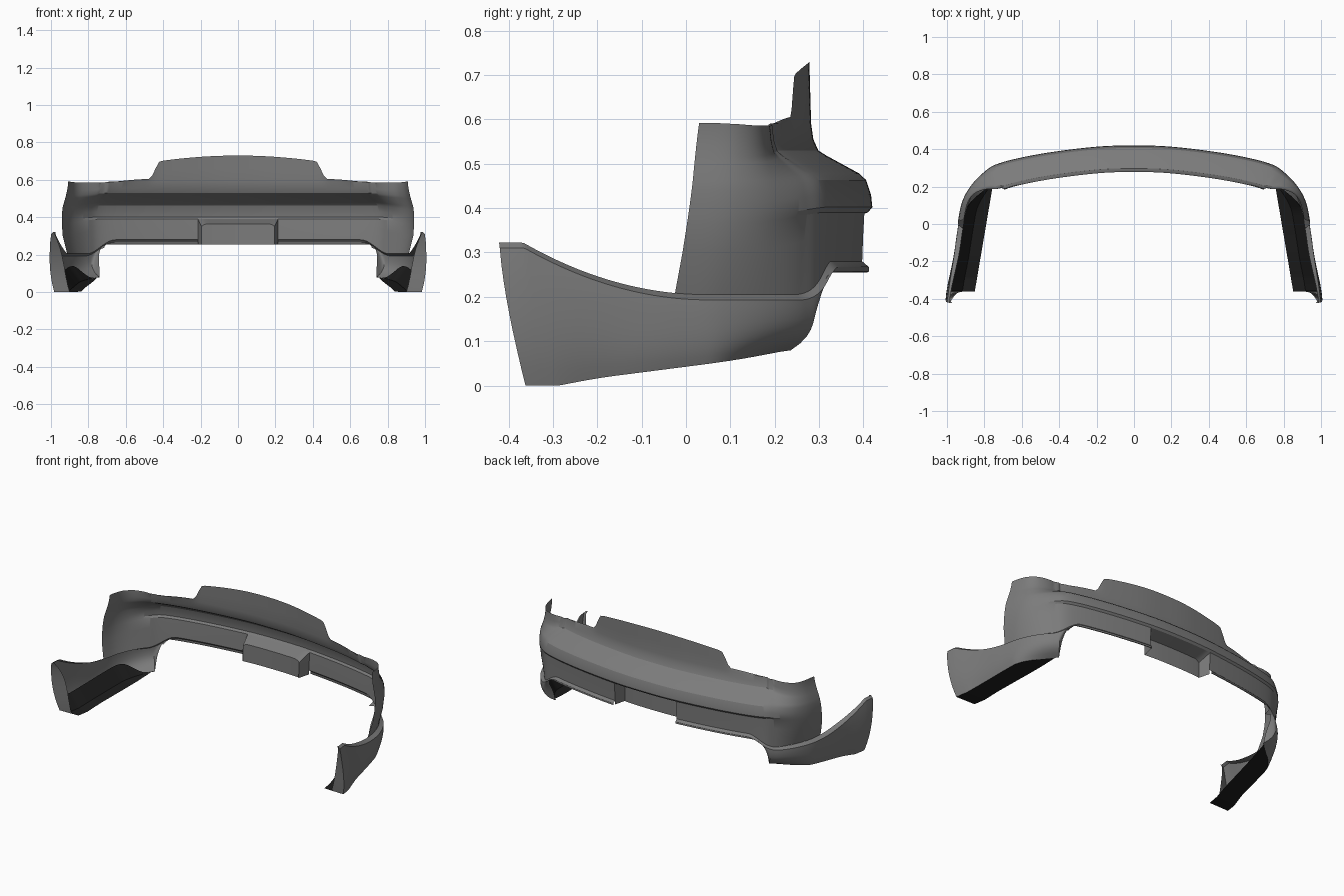
import bpy
import math
from mathutils import Vector

cube = bpy.data.objects.get("Cube")
if cube:
    bpy.data.objects.remove(cube, do_unlink=True)


def material(name, value):
    m = bpy.data.materials.new(name)
    m.use_nodes = True
    col = (value, value, value, 1)
    m.diffuse_color = col
    m.node_tree.nodes["Principled BSDF"].inputs["Base Color"].default_value = col
    return m


grey = material("grey plastic", 0.2)
black = material("black underside", 0.012)


def lerp(a, b, t):
    return a + (b - a) * t


def smooth(a, b, x):
    t = min(1, max(0, (x - a) / (b - a)))
    return t * t * (3 - 2 * t)


def loft(name, rows, mat, angle=28):
    """Skin a list of equally long point rows, mirrored across x."""
    n = len(rows[0])
    faces = [(i * n + j, (i + 1) * n + j, (i + 1) * n + j + 1, i * n + j + 1)
             for i in range(len(rows) - 1) for j in range(n - 1)]
    mesh = bpy.data.meshes.new(name)
    mesh.from_pydata([p for row in rows for p in row], [], faces)
    mesh.validate()
    mesh.materials.append(mat)
    ob = bpy.data.objects.new(name, mesh)
    bpy.context.collection.objects.link(ob)
    bpy.ops.object.select_all(action="DESELECT")
    ob.select_set(True)
    bpy.context.view_layer.objects.active = ob
    bpy.ops.object.shade_smooth_by_angle(angle=math.radians(angle))
    mirror = ob.modifiers.new("mirror", "MIRROR")
    mirror.merge_threshold = 0.0005
    return ob


# Plan curve of the bumper, from the centre of the rear to the wheel arch
PLAN = [(-.215, .412), (0, .42), (.215, .412), (.5, .375), (.72, .325), (.81, .27),
        (.875, .19), (.92, .09), (.942, -.02), (.965, -.18), (.99, -.34), (1, -.42)]
PLAN.append((1.005, -.5))
STEPS = 14
stations = []
for k in range(1, len(PLAN) - 2):
    p0, p1, p2, p3 = [Vector(p) for p in PLAN[k - 1:k + 3]]
    for s in range(STEPS):
        t = s / STEPS
        stations.append(0.5 * (2 * p1 + (p2 - p0) * t + (2 * p0 - 5 * p1 + 4 * p2 - p3) * t * t
                               + (3 * p1 - p0 - 3 * p2 + p3) * t ** 3))
stations.append(Vector(PLAN[-2]))
normals = []
for i in range(len(stations)):
    d = stations[min(i + 1, len(stations) - 1)] - stations[max(i - 1, 0)]
    normals.append(Vector((0, 1)) if i == 0 else Vector((-d.y, d.x)).normalized())
PLATE = STEPS
SIDE_END = STEPS * 7


def at(i, inset, z):
    p = stations[i] - normals[i] * inset
    return Vector((p.x, p.y, z))


def ledge_z(p):
    low = .205 + .68 * min(0, p.y - .05) ** 2
    return lerp(.28, min(.322, low), smooth(.66, .82, p.x))


def bottom_z(p):
    side = max(0, .042 + .128 * p.y)
    t = min(1, max(0, (p.x - .68) / .105))
    return lerp(.255, side, t ** 3.5)


def top_z(x):
    raised = .70 + .03 * (1 - (x / .44) ** 2)
    return lerp(raised, lerp(.605, .582, smooth(.48, .85, x)), smooth(.435, .5, x))


# Upper skin: (rear inset, rear z, side inset, side z) from the top edge down
SECTION = [(.138, .59, .033, .57), (.133, .555, .028, .54), (.122, .53, .022, .515),
           (.105, .519, .018, .50), (.03, .478, .006, .46), (.014, .463, .003, .44),
           (.003, .43, 0, .41), (0, .402, 0, .38), (.01, .39, 0, .365), (.013, .335, .005, .3)]


def upper_row(i):
    p = stations[i]
    w = smooth(.74, .945, p.x)
    zt = top_z(p.x) + .01 * smooth(.9, .942, p.x)
    row = [at(i, lerp(.142, .034, w), zt), at(i, lerp(.14, .034, w), lerp(zt, .59, .5))]
    row += [at(i, lerp(a, c, w), lerp(b, d, w)) for a, b, c, d in SECTION]
    row.append(at(i, lerp(.015, .028, w), ledge_z(p)))
    for v in row:
        v.y += .055 * w ** 3 * (v.z - .21) / .38
    return row


rows = [upper_row(i) for i in range(SIDE_END + 1)]
HOLE = 10
loft("upper_skin_centre", [r[:HOLE + 1] for r in rows[:PLATE + 1]], grey)
loft("upper_skin_side", rows[PLATE:], grey)


# Lower lip that grows into the side fins; the front edge leans back downwards
def fin_point(i, inset, h):
    p = stations[i]
    zb, zt = bottom_z(p), ledge_z(p)
    v = at(i, inset, lerp(zb, zt, h))
    v.y += .06 * smooth(-.15, -.42, p.y) * (1 - h) ** 1.5
    return v


def fin_row(i):
    p = stations[i]
    depth = smooth(.70, .79, p.x)
    corner = depth * smooth(.05, .27, p.y)
    front = smooth(-.1, -.4, p.y)
    rim = lerp(.015, .028, smooth(.74, .945, p.x)) * (1 - .5 * front)
    height = ledge_z(p) - bottom_z(p)
    row = [fin_point(i, rim, 1), fin_point(i, .001, 1 - .012 / height)]
    for k in range(1, 9):
        h = (1 - .012 / height) * (1 - k / 8)
        curl = (1 - h) ** 4
        bulge = .008 * front * math.sin(math.pi * h)
        row.append(fin_point(i, curl * depth * (.018 + .055 * corner) - bulge, h))
    if depth < 1:
        row[-1] = fin_point(i, lerp(.004, row_inset(depth, corner), depth), 0)
    return row


def row_inset(depth, corner):
    return depth * (.018 + .055 * corner)


last = len(stations) - 1
fins = [fin_row(i) for i in range(PLATE, last + 1)]
loft("lower_lip_and_fin", fins, grey)

# Return flange closing the front of each fin
edge = fins[-1]
flange = []
for j, v in enumerate(edge):
    h = v.z / edge[0].z
    flange.append(Vector((v.x - .012 - .07 * (1 - h ** 3), lerp(-.36, v.y, h ** 4), v.z)))
loft("arch_flange", [edge, flange], grey)

# Black floor and inner kick strip of each fin
floor, kick = [], []
for i in range(PLATE, last + 1):
    p = stations[i]
    if p.x < .787:
        continue
    v = fins[i - PLATE][-1]
    inner = min(v.x - .004, .79 - .17 * v.y)
    floor.append([v, Vector((inner, v.y, v.z + .002))])
    rise = .08 * smooth(.25, .1, p.y)
    kick.append([Vector((v.x - .005, v.y + .004, v.z + .004 + rise)),
                 Vector((lerp(v.x, inner, .5), v.y + .004, v.z + .004))])
loft("fin_floor", floor, black)
loft("fin_kick_strip", kick, black)

# Plate recess sunk into the rear: opening, inner rim and back wall
opening = [rows[i][HOLE - 0] for i in range(PLATE + 1)]
corner = rows[PLATE]
opening += [corner[-2], corner[-1], Vector((corner[-1].x, corner[-1].y, .255))]
back = []
for v in opening:
    x = min(v.x * .93, .195)
    drop = .025 * smooth(.255, .36, v.z) + .02 * smooth(.17, .21, x) * (v.z > .36)
    back.append(Vector((x, v.y - .075, v.z - drop)))
loft("plate_recess_rim", [opening, back], grey, 40)
wall = []
for v in back[:PLATE + 1]:
    wall.append([v, Vector((v.x, v.y, .255))])
loft("plate_recess_wall", wall, grey)
